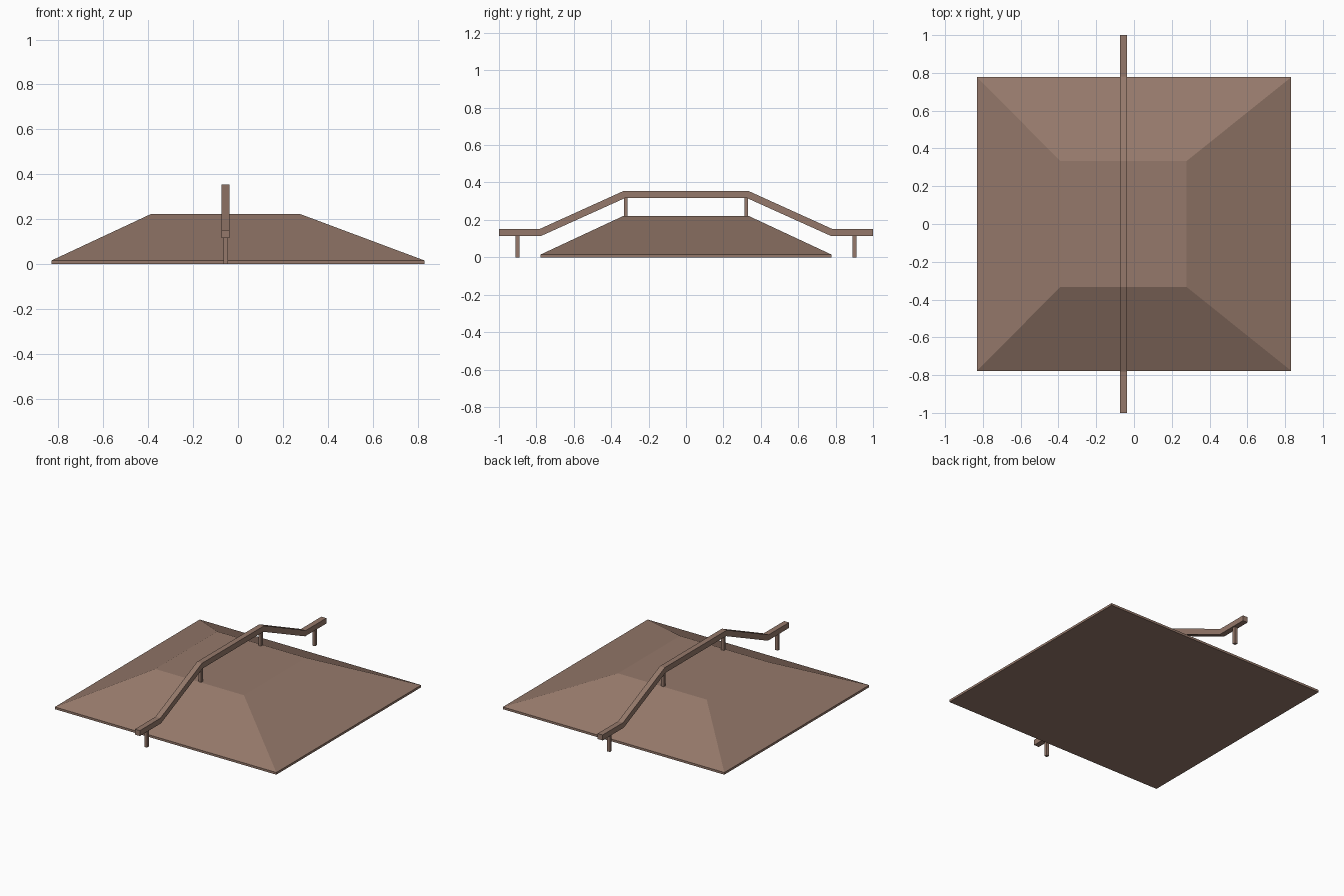
import bpy, bmesh

if "Cube" in bpy.data.objects:
    bpy.data.objects.remove(bpy.data.objects["Cube"])

mat = bpy.data.materials.new("brown")
mat.diffuse_color = (0.30, 0.19, 0.145, 1)
mat.use_nodes = True
mat.node_tree.nodes["Principled BSDF"].inputs["Base Color"].default_value = mat.diffuse_color


def finish(name, bm):
    bmesh.ops.recalc_face_normals(bm, faces=bm.faces)
    mesh = bpy.data.meshes.new(name)
    bm.to_mesh(mesh)
    bm.free()
    mesh.materials.append(mat)
    obj = bpy.data.objects.new(name, mesh)
    bpy.context.collection.objects.link(obj)


def box(name, x, y, z):
    bm = bmesh.new()
    bmesh.ops.create_cube(bm, size=1)
    for v in bm.verts:
        v.co = [lo + (c + 0.5) * (hi - lo) for c, (lo, hi) in zip(v.co, (x, y, z))]
    finish(name, bm)


# Ramp block: thin vertical rim, sloped sides, off-centre flat top
bm = bmesh.new()
levels = [(-0.832, 0.832, 0.777, 0), (-0.832, 0.832, 0.777, 0.015),
          (-0.389, 0.278, 0.333, 0.222)]
rings = [[bm.verts.new(p) for p in ((x0, -y, z), (x1, -y, z), (x1, y, z), (x0, y, z))]
         for x0, x1, y, z in levels]
for a, b in zip(rings, rings[1:]):
    for i in range(4):
        j = (i + 1) % 4
        bm.faces.new((a[i], a[j], b[j], b[i]))
bm.faces.new(rings[0])
bm.faces.new(rings[-1])
finish("ramp_block", bm)

# Grind rail: side profile as top and bottom lines, extruded across x
X = -0.0555
top = [(-1, 0.152), (-0.781, 0.152), (-0.333, 0.355)]
low = [(-1, 0.115), (-0.773, 0.115), (-0.325, 0.317)]
bm = bmesh.new()
sections = [(t, b) for t, b in zip(top, low)]
sections += [((-t[0], t[1]), (-b[0], b[1])) for t, b in reversed(sections)]
rings = [[bm.verts.new((X + dx, p[0], p[1])) for dx, p in
          ((-0.0185, b), (0.0185, b), (0.0185, t), (-0.0185, t))] for t, b in sections]
for a, b in zip(rings, rings[1:]):
    for i in range(4):
        j = (i + 1) % 4
        bm.faces.new((a[i], a[j], b[j], b[i]))
bm.faces.new(rings[0])
bm.faces.new(rings[-1])
finish("grind_rail", bm)

# Rail posts: short ones on the deck, outer ones on the ground
for s, side in ((-1, "front"), (1, "back")):
    for label, y, z in (("outer", 0.901, (0, 0.116)), ("deck", 0.322, (0.222, 0.318))):
        box(f"{side}_{label}_post", (X - 0.01, X + 0.01),
            (s * y - 0.01, s * y + 0.01), z)
